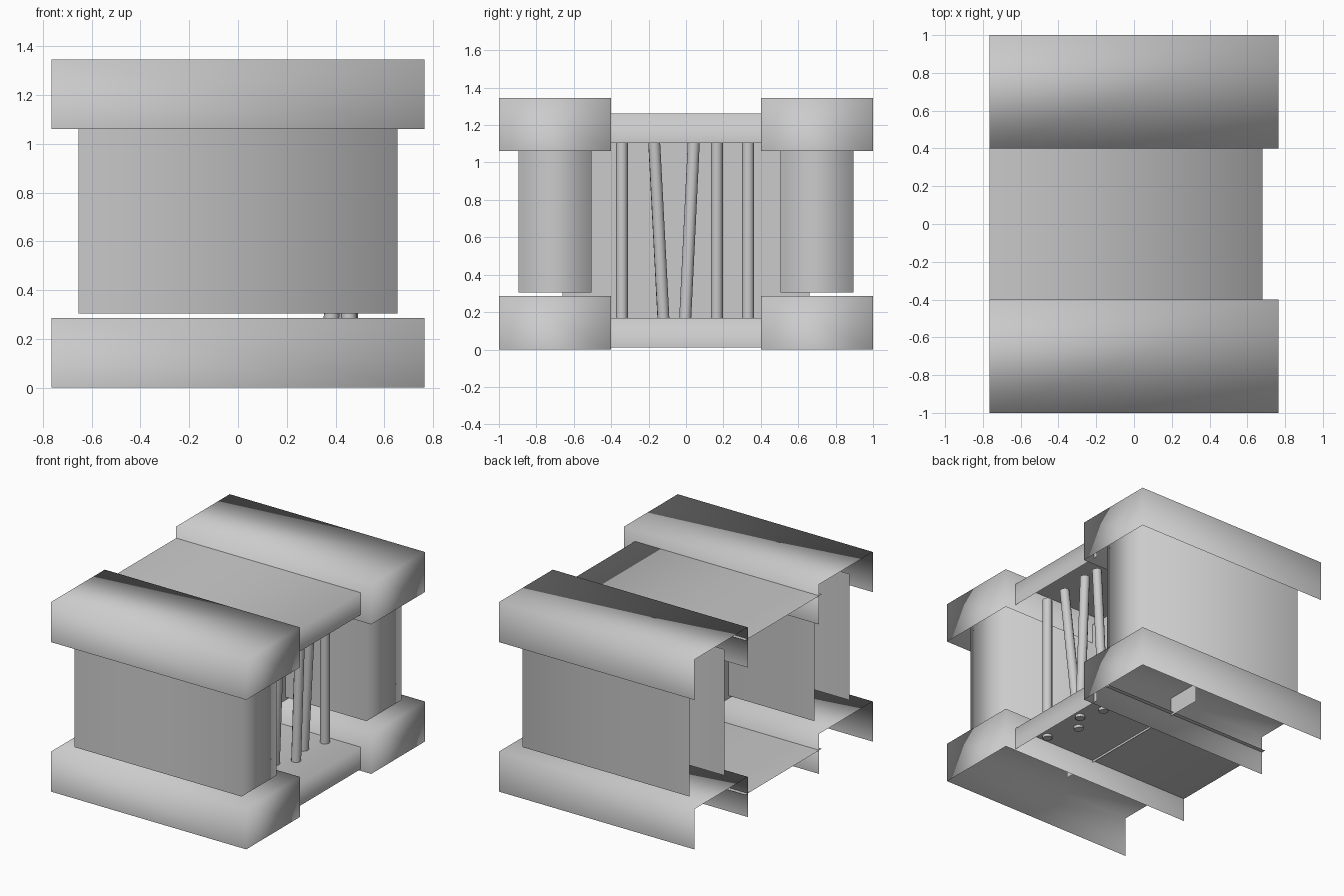
import bpy
import bmesh
from mathutils import Vector

if "Cube" in bpy.data.objects:
    bpy.data.objects.remove(bpy.data.objects["Cube"], do_unlink=True)

GREY = (0.6, 0.6, 0.6, 1)
grey = bpy.data.materials.new("plain_grey")
grey.use_nodes = True
grey.diffuse_color = GREY
grey.node_tree.nodes["Principled BSDF"].inputs["Base Color"].default_value = GREY


def finish(name, bm):
    mesh = bpy.data.meshes.new(name)
    for face in bm.faces:
        face.smooth = True
    bm.to_mesh(mesh)
    bm.free()
    mesh.materials.append(grey)
    obj = bpy.data.objects.new(name, mesh)
    bpy.context.collection.objects.link(obj)
    return obj


def shell(name, low, high, open_sides):
    """Box between two corners, without the faces on the open sides."""
    bm = bmesh.new()
    bmesh.ops.create_cube(bm, size=1)
    bm.normal_update()
    axes = {"-x": (-1, 0, 0), "-y": (0, -1, 0), "+y": (0, 1, 0),
            "-z": (0, 0, -1), "+z": (0, 0, 1)}
    gone = [f for f in bm.faces
            if any(f.normal.dot(Vector(axes[s])) > 0.9 for s in open_sides)]
    bmesh.ops.delete(bm, geom=gone, context="FACES")
    low, high = Vector(low), Vector(high)
    for v in bm.verts:
        v.co = (low + high) / 2 + v.co * (high - low)
    return finish(name, bm)


def rod(name, bottom, top, radius=0.032):
    bottom, top = Vector(bottom), Vector(top)
    axis = top - bottom
    bm = bmesh.new()
    bmesh.ops.create_cone(bm, cap_ends=True, segments=12, radius1=radius,
                          radius2=radius, depth=axis.length)
    turn = axis.to_track_quat("Z", "Y")
    for v in bm.verts:
        v.co = turn @ v.co + (bottom + top) / 2
    obj = finish(name, bm)
    for face in obj.data.polygons:
        face.use_smooth = len(face.vertices) == 4
    for edge in obj.data.edges:
        a, b = (obj.data.vertices[i].co for i in edge.vertices)
        edge.use_edge_sharp = (a - b).length < radius


# Side pillars with their hollow caps and bases
for label, front, back in (("front", -1, -0.4), ("back", 0.4, 1)):
    shell(label + "_base", (-0.765, front, 0), (0.765, back, 0.285), ("-x", "-z"))
    shell(label + "_cap", (-0.765, front, 1.06), (0.765, back, 1.345), ("-x", "-z"))
    shell(label + "_pillar", (-0.655, front + 0.105, 0.305),
          (0.655, back - 0.105, 1.2), ("-x", "-z", "+z"))

# Floor and ceiling slabs: top sheet with a lip at one end
for label, z in (("floor_slab", 0.01), ("ceiling_slab", 1.105)):
    shell(label, (-0.765, -0.43, z), (0.68, 0.43, z + 0.158),
          ("-x", "-y", "+y", "-z"))

# Single-sheet wall behind the rods
bm = bmesh.new()
corners = [(0.02, y, z) for y, z in
           ((-0.66, 0.152), (0.66, 0.152), (0.66, 1.2), (-0.66, 1.2))]
bm.faces.new([bm.verts.new(c) for c in corners])
finish("middle_wall", bm)

# Upright and leaning rods: bottom x, bottom y, top x, top y
rods = [(0.455, -0.343, 0.455, -0.343), (0.373, -0.12, 0.45, -0.175),
        (0.459, -0.005, 0.46, 0.046), (0.4, 0.165, 0.457, 0.165),
        (0.45, 0.332, 0.45, 0.332)]
for i, (bx, by, tx, ty) in enumerate(rods):
    rod(f"rod_{i + 1}", (bx, by, 0.15), (tx, ty, 1.2))
